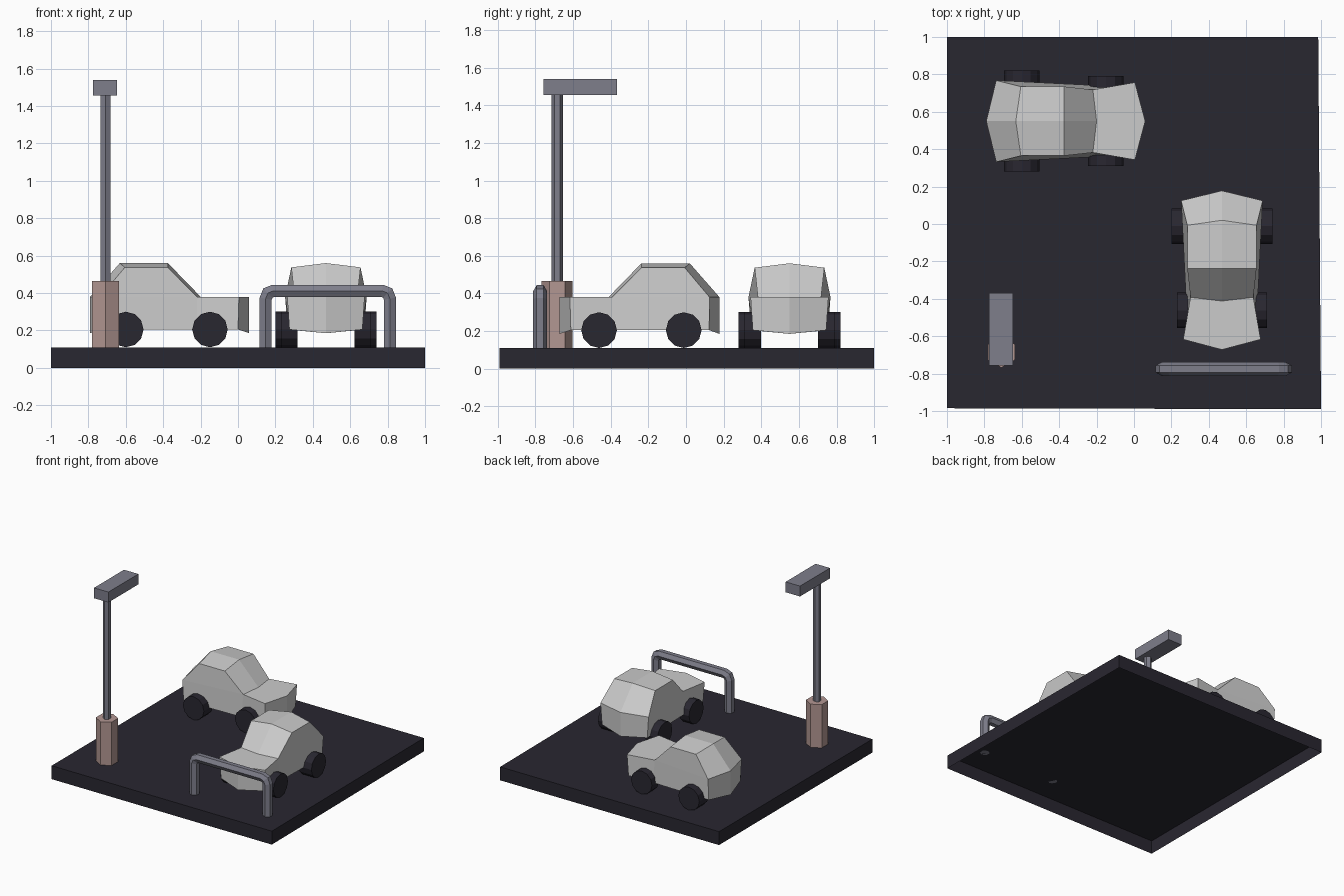
import bpy, bmesh
from math import cos, sin, tau, pi
from mathutils import Vector, Matrix

if "Cube" in bpy.data.objects:
    bpy.data.objects.remove(bpy.data.objects["Cube"])


def material(name, rgb):
    m = bpy.data.materials.new(name)
    m.diffuse_color = (*rgb, 1)
    m.use_nodes = True
    m.node_tree.nodes["Principled BSDF"].inputs["Base Color"].default_value = m.diffuse_color
    return m


DARK = material("asphalt_dark", (0.022, 0.02, 0.03))
STEEL = material("steel", (0.21, 0.21, 0.26))
CONCRETE = material("reddish_concrete", (0.45, 0.31, 0.29))


def make(name, verts, faces, mat=None, matrix=Matrix()):
    bm = bmesh.new()
    vs = [bm.verts.new(v) for v in verts]
    for f in faces:
        bm.faces.new([vs[i] for i in f])
    bmesh.ops.recalc_face_normals(bm, faces=bm.faces)
    me = bpy.data.meshes.new(name)
    bm.to_mesh(me)
    bm.free()
    ob = bpy.data.objects.new(name, me)
    bpy.context.collection.objects.link(ob)
    ob.matrix_world = matrix
    if mat:
        me.materials.append(mat)
    return ob


def tube(name, path, r, sides, normal, mat, matrix=Matrix()):
    """Capped tube along a planar path, mitred at the bends."""
    path = [Vector(p) for p in path]
    n = Vector(normal)
    last = len(path) - 1
    verts = []
    for i, p in enumerate(path):
        a = (path[max(i, 1)] - path[max(i, 1) - 1]).normalized()
        b = (path[min(i + 1, last)] - path[min(i, last - 1)]).normalized()
        t = (a + b).normalized()
        side = t.cross(n) / t.dot(a)
        for k in range(sides):
            ang = tau * k / sides
            verts.append(p + r * (n * cos(ang) + side * sin(ang)))
    faces = [tuple(range(sides)), tuple(last * sides + k for k in range(sides))]
    for i in range(last):
        for k in range(sides):
            j = (k + 1) % sides
            faces.append((i * sides + k, i * sides + j,
                          (i + 1) * sides + j, (i + 1) * sides + k))
    make(name, verts, faces, mat, matrix)


def slab(name, corners, z0, z1, mat, closed=True):
    verts = [(x, y, z) for z in (z0, z1) for x, y in corners]
    faces = [(4, 5, 6, 7)] + [(i, (i + 1) % 4, (i + 1) % 4 + 4, i + 4) for i in range(4)]
    if closed:
        faces.append((0, 1, 2, 3))
    make(name, verts, faces, mat)


# Body outline stations: side x, side half width, side z, centre x, centre z
STATIONS = [
    (0.00, 0.195, 0.205, 0.06, 0.185),     # front lower edge
    (0.005, 0.207, 0.38, 0.06, 0.38),      # front upper edge
    (-0.22, 0.168, 0.38, -0.20, 0.38),     # windscreen base
    (-0.375, 0.185, 0.537, -0.375, 0.56),  # roof front
    (-0.605, 0.185, 0.537, -0.632, 0.56),  # roof rear
    (-0.737, 0.218, 0.38, -0.79, 0.38),    # tail upper edge
    (-0.735, 0.205, 0.205, -0.79, 0.185),  # tail lower edge
]


def car(prefix, matrix):
    verts = []
    for x, w, z, cx, cz in STATIONS:
        verts += [(x, -w, z), (cx, 0, cz), (x, w, z)]
    faces = []
    for i in range(len(STATIONS) - 1):
        a = 3 * i
        faces += [(a, a + 1, a + 4, a + 3), (a + 1, a + 2, a + 5, a + 4)]
    # sides: fender, door and window on each flank
    for s, sgn in ((0, -1), (2, 1)):
        sill = len(verts)
        verts.append((-0.22, sgn * 0.192, 0.205))
        faces += [(s, 3 + s, 6 + s, sill),
                  (sill, 6 + s, 15 + s, 18 + s),
                  (6 + s, 9 + s, 12 + s, 15 + s)]
    make(prefix + "_body", verts, faces, None, matrix)
    # wheels
    for label, x, outer in (("rear", -0.60, 0.27), ("front", -0.15, 0.24)):
        for side, sgn in (("right", -1), ("left", 1)):
            tube(f"{prefix}_{label}_{side}_wheel",
                 [(x, sgn * 0.152, 0.205), (x, sgn * outer, 0.205)],
                 0.095, 12, (0, 0, 1), DARK, matrix)


# Ground slab, open underneath
slab("ground", [(-1, -0.985), (1, -0.99), (0.985, 1), (-1, 1)], 0, 0.11, DARK, closed=False)

# Two parked cars
car("rear_car", Matrix.Translation((0, 0.55, 0)))
car("front_car", Matrix.Translation((0.47, -0.612, 0)) @ Matrix.Rotation(-pi / 2, 4, 'Z'))

# Street lamp
LX, LY = -0.709, -0.685
tube("lamp_base", [(LX, LY, 0.11), (LX, LY, 0.465)], 0.083, 6, (0, 1, 0), CONCRETE)
tube("lamp_pole", [(LX, LY, 0.46), (LX, LY, 1.46)], 0.03, 6, (0, 1, 0), STEEL)
slab("lamp_head", [(-0.776, -0.756), (-0.646, -0.756), (-0.646, -0.368), (-0.776, -0.368)],
     1.455, 1.54, STEEL)

# Barrier rail: half path mirrored about its middle
RX, RY = 0.48, -0.775
half = [(0.332, 0.11), (0.332, 0.37), (0.32, 0.40), (0.29, 0.412)]
path = [(RX - x, RY, z) for x, z in half] + [(RX + x, RY, z) for x, z in reversed(half)]
tube("barrier_rail", path, 0.037, 6, (0, 1, 0), STEEL)
